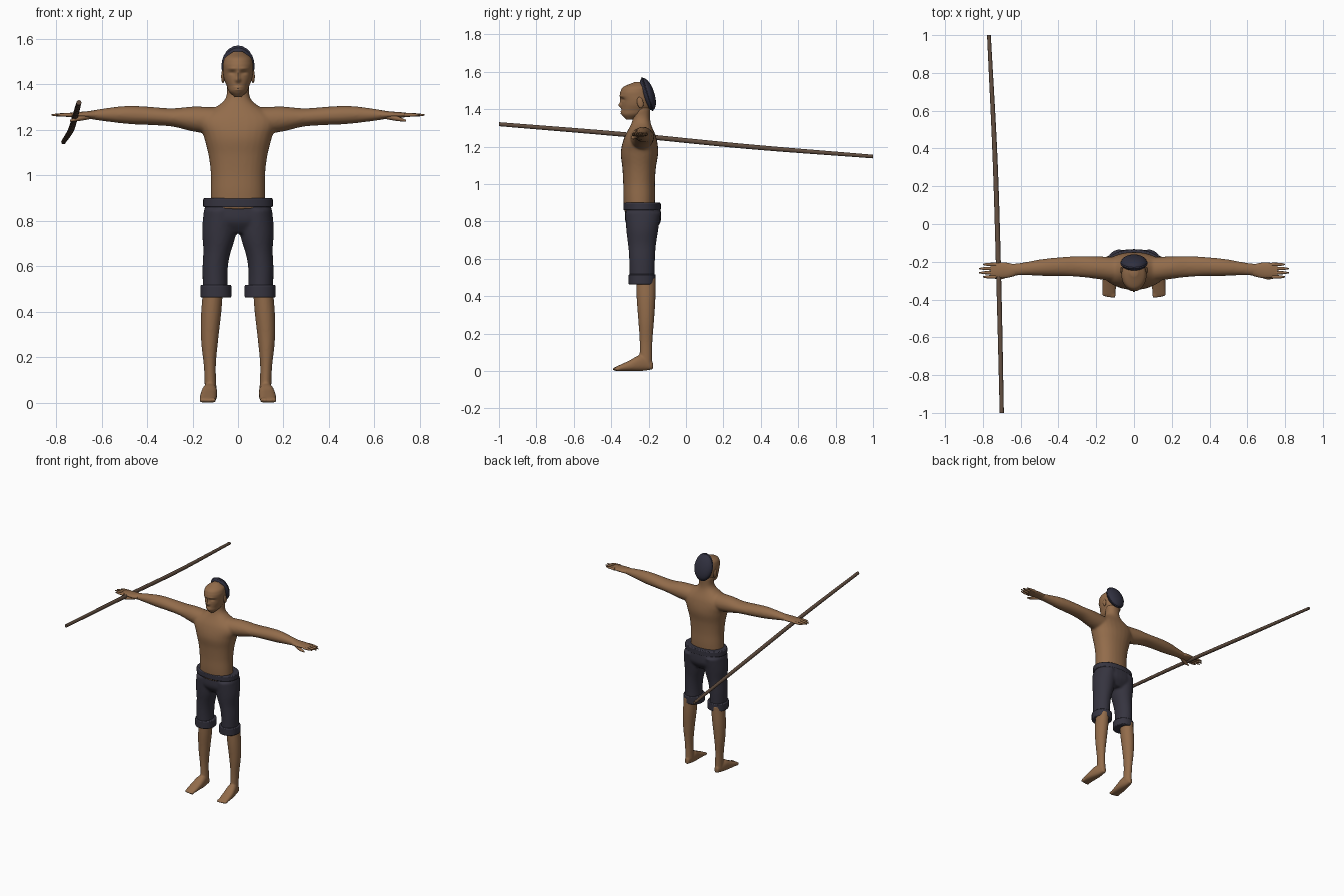
import bpy, bmesh, math
from mathutils import Matrix, Vector

cube = bpy.data.objects.get("Cube")
if cube:
    bpy.data.objects.remove(cube)

BODY_Y = -.235   # depth of the figure's centre line
HAND_Z = 1.266   # height of the outstretched hands
SIDES = {"left": 1, "right": -1}
SPREAD = {"X": ("y", "z"), "Y": ("x", "z"), "Z": ("x", "y")}


def material(name, colour):
    mat = bpy.data.materials.new(name)
    mat.use_nodes = True
    mat.diffuse_color = (*colour, 1)
    shader = mat.node_tree.nodes["Principled BSDF"]
    shader.inputs["Base Color"].default_value = (*colour, 1)
    shader.inputs["Roughness"].default_value = .8
    return mat


SKIN = material("warm skin", (.29, .15, .07))
CLOTH = material("dark navy cloth", (.036, .034, .05))
CAP = material("slate cap", (.03, .03, .05))
WOOD = material("brown wood", (.12, .075, .05))


def sample(values, t):
    """Smooth curve through evenly spaced numbers or vectors, t from start to end."""
    last = len(values) - 1
    if last == 0:
        return values[0]
    i = min(int(t * last), last - 1)
    f = t * last - i
    start, end = values[i], values[i + 1]
    before = values[i - 1] if i else start * 2 - end
    after = values[i + 2] if i + 1 < last else end * 2 - start
    leave, arrive = (end - before) / 2, (after - start) / 2
    ease = f * f * (3 - 2 * f)
    return (start + (end - start) * ease + leave * (f * (1 - f) ** 2)
            - arrive * (f * f * (1 - f)))


def loft(bm, axis, path, widths, depths, side=1, rings=25, sides=28, power=2):
    """Tube of flattened rings; path, widths and depths are each spread over its length."""
    path = [Vector(point) for point in path]
    across, along = SPREAD[axis]
    previous = None
    for r in range(rings):
        t = r / (rings - 1)
        centre, width, depth = sample(path, t), sample(widths, t), sample(depths, t)
        ring = []
        for k in range(sides):
            angle = math.tau * k / sides
            c, s = math.cos(angle), math.sin(angle)
            co = centre.copy()
            setattr(co, across, getattr(co, across) + width * math.copysign(abs(c) ** (2 / power), c))
            setattr(co, along, getattr(co, along) + depth * math.copysign(abs(s) ** (2 / power), s))
            co.x *= side
            ring.append(bm.verts.new(co))
        if previous:
            for k in range(sides):
                n = (k + 1) % sides
                bm.faces.new((previous[k], previous[n], ring[n], ring[k]))
        else:
            bm.faces.new(ring)
        previous = ring
    bm.faces.new(previous)


def ball(bm, centre, size, tilt=0):
    matrix = (Matrix.Translation(centre) @ Matrix.Rotation(math.radians(tilt), 4, "X")
              @ Matrix.Diagonal((*size, 1)))
    bmesh.ops.create_uvsphere(bm, u_segments=24, v_segments=14, radius=1, matrix=matrix)


def finish(name, bm, mat, voxel=0, softness=4):
    bmesh.ops.recalc_face_normals(bm, faces=bm.faces)
    mesh = bpy.data.meshes.new(name)
    bm.to_mesh(mesh)
    bm.free()
    mesh.materials.append(mat)
    ob = bpy.data.objects.new(name, mesh)
    bpy.context.collection.objects.link(ob)
    bpy.ops.object.select_all(action="DESELECT")
    ob.select_set(True)
    bpy.context.view_layer.objects.active = ob
    bpy.ops.object.shade_smooth_by_angle(angle=math.radians(50))
    if voxel:  # fuse overlapping tubes into one soft surface
        fuse = ob.modifiers.new("fuse", "REMESH")
        fuse.mode, fuse.voxel_size, fuse.use_smooth_shade = "VOXEL", voxel, True
        soften = ob.modifiers.new("soften", "SMOOTH")
        soften.factor, soften.iterations = .5, softness
    return ob


# Upper body: torso, neck and outstretched arms
bm = bmesh.new()
loft(bm, "Z", [(0, -.25, .85), (0, -.25, 1.13), (0, BODY_Y, 1.41)],
     [.12, .12, .12, .13, .15, .17, .06, .05],
     [.08, .085, .085, .09, .1, .085, .05, .045], rings=40, power=2.2)
for side in SIDES.values():
    loft(bm, "X", [(.1, -.24, 1.24), (.29, -.225, 1.255), (.48, -.23, HAND_Z), (.67, -.245, HAND_Z)],
         [.065, .06, .055, .05, .045, .035, .03], [.06, .055, .04, .04, .04, .03, .015], side)
finish("upper_body", bm, SKIN, .007, 8)

# Hands: palm, four fingers and thumb
for label, side in SIDES.items():
    bm = bmesh.new()
    loft(bm, "X", [(.63, -.245, HAND_Z), (.76, -.245, HAND_Z)],
         [.03, .04, .04, .035], [.02, .015, .012, .007], side)
    for i, tip in enumerate((.8, .82, .82, .8)):
        y = -.28 + i * .022
        loft(bm, "X", [(.73, y, HAND_Z), (tip, y, HAND_Z)],
             [.01, .009, .008, .003], [.009, .008, .007, .003], side, 10, 12)
    loft(bm, "X", [(.65, -.26, 1.26), (.7, -.28, 1.25), (.74, -.285, 1.24)],
         [.012, .013, .011, .004], [.012, .012, .009, .004], side, 10, 14)
    finish(label + "_hand", bm, SKIN)

# Head, with features pushed out of or into the face
bm = bmesh.new()
loft(bm, "Z", [(0, -.3, 1.345), (0, -.27, 1.395), (0, -.265, 1.445), (0, -.27, 1.495), (0, -.255, 1.545)],
     [.015, .04, .05, .06, .065, .066, .065, .055, .02],
     [.02, .06, .075, .08, .08, .085, .08, .07, .02], rings=60, sides=80)
features = {  # offset from centre, height, push, spread across, spread up
    "nose": (0, 1.42, -.014, .011, .011),
    "bridge": (0, 1.44, -.008, .008, .02),
    "eyes": (.026, 1.452, .007, .014, .008),
    "brows": (.025, 1.47, -.004, .02, .006),
    "upper lip": (0, 1.387, -.005, .018, .004),
    "lower lip": (0, 1.377, -.005, .016, .004),
}
for vert in bm.verts:
    if vert.co.y < -.29:
        x, z = abs(vert.co.x), vert.co.z
        vert.co.y += sum(push * math.exp(-((x - fx) / wide) ** 2 - ((z - fz) / tall) ** 2)
                         for fx, fz, push, wide, tall in features.values())
for side in SIDES.values():
    ball(bm, (side * .066, -.245, 1.435), (.008, .017, .03), 12)
finish("head", bm, SKIN)

# Cap sitting on the back of the head, with a rolled rim
bm = bmesh.new()
ball(bm, (0, -.205, 1.48), (.07, .09, .036), -72)
ball(bm, (0, -.207, 1.48), (.073, .096, .014), -72)
finish("cap", bm, CAP)

# Trousers: hips and two legs fused
bm = bmesh.new()
loft(bm, "Z", [(0, -.23, .895), (0, -.23, .745)],
     [.14, .147, .145, .08], [.09, .096, .093, .06], power=2.3)
for side in SIDES.values():
    loft(bm, "Z", [(.08, -.23, .85), (.085, BODY_Y, .72), (.1, BODY_Y, .6), (.1, BODY_Y, .47)],
         [.07, .075, .06, .055, .055], [.096, .085, .073, .068, .066], side)
finish("trousers", bm, CLOTH, .008, 5)


# Rolled waistband and cuffs
def band(name, x, width, depth, low, high):
    bm = bmesh.new()
    loft(bm, "Z", [(x, BODY_Y, low), (x, BODY_Y, high)], [width], [depth],
         rings=2, sides=40, power=2.2)
    bevel = finish(name, bm, CLOTH).modifiers.new("rolled edge", "BEVEL")
    bevel.width, bevel.segments = .006, 2


band("waistband", 0, .153, .1, .86, .9)
for label, side in SIDES.items():
    band(label + "_cuff", side * .097, .068, .072, .462, .518)

    # Bare shin, foot and toes
    bm = bmesh.new()
    loft(bm, "Z", [(.11, -.215, .5), (.125, -.213, .27), (.12, -.215, .04)],
         [.044, .044, .037, .026, .026], [.052, .05, .042, .034, .034], side)
    loft(bm, "Y", [(.12, -.177, .028), (.124, -.242, .042), (.13, -.307, .027), (.133, -.372, .012)],
         [.015, .032, .037, .035], [.02, .042, .027, .012], side, power=2.4)
    for i in range(5):
        ball(bm, (side * (.106 + i * .0135), -.375 + i * i * .0006, .011), (.009, .018, .011))
    for vert in bm.verts:
        vert.co.z = max(vert.co.z, 0)
    finish(label + "_lower_leg", bm, SKIN, .006, 3)

# Long, slightly bowed staff held in the right hand
bm = bmesh.new()
loft(bm, "Y", [(-.7, -1, 1.32), (-.715, -.333, 1.265), (-.735, .333, 1.2), (-.768, 1, 1.147)],
     [.011, .013, .013, .01], [.011, .013, .013, .01], sides=14)
finish("staff", bm, WOOD)
